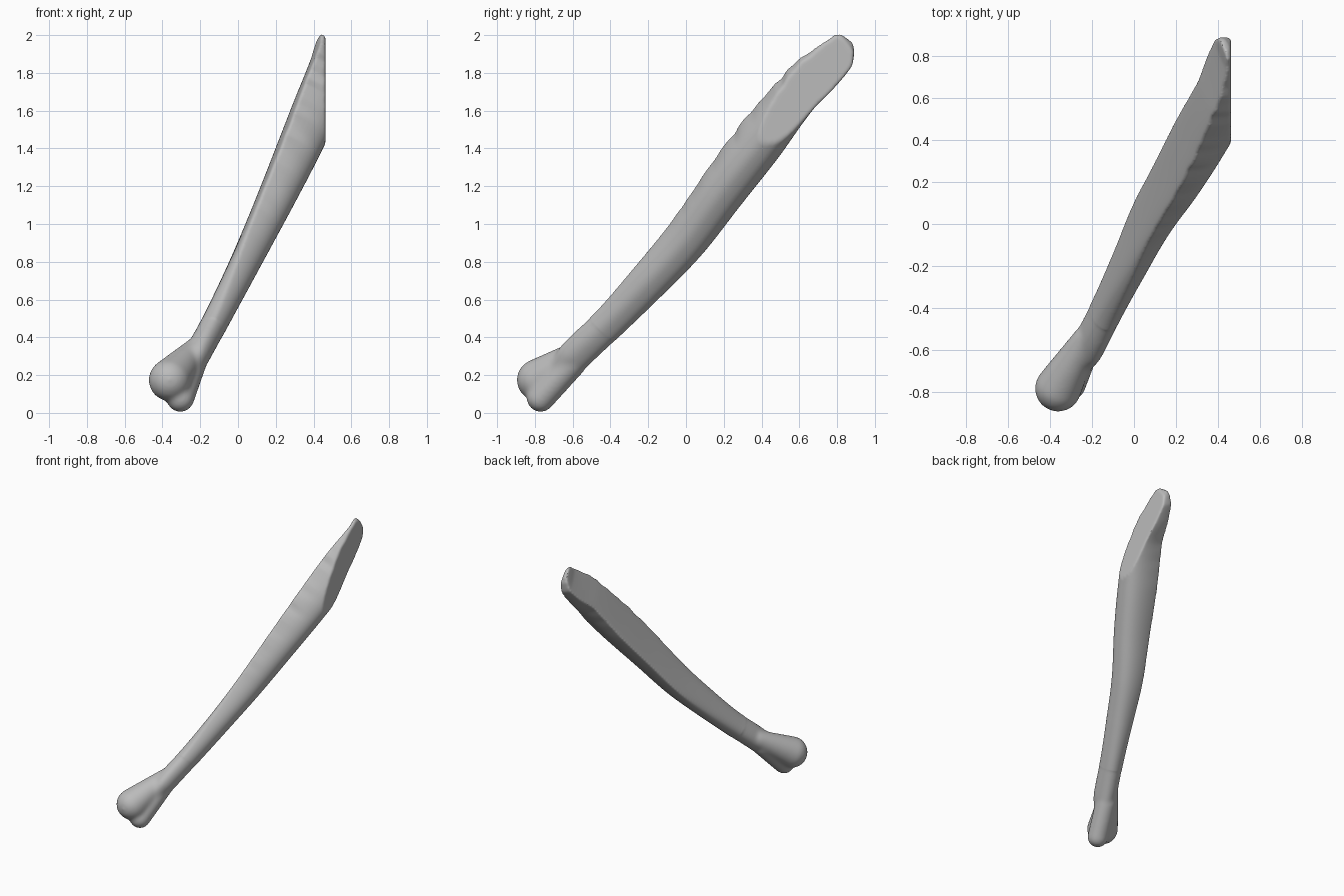
import bpy, bmesh, math, random
from mathutils import Vector, Matrix

random.seed(4)
cube = bpy.data.objects.get("Cube")
if cube:
    bpy.data.objects.remove(cube, do_unlink=True)

# Bone frame: long axis, width direction, and normal of the split face
AXIS = Vector((0.29, 0.635, 0.716)).normalized()
WIDE = Vector((0.204, -0.765, 0.612))
WIDE = (WIDE - AXIS * WIDE.dot(AXIS)).normalized()
NORM = WIDE.cross(AXIS)
SEGS, STEPS, FACET_X = 48, 14, 0.463

# Stations: along axis, width centre, half width, outer depth, split depth, crown
STATIONS = [
    (-0.36, 0.60, 0.06, 0.25, 0.34, 0.05),
    (-0.228, 0.598, 0.088, 0.224, 0.36, 0.07),
    (0.058, 0.579, 0.09, 0.20, 0.34, 0.06),
    (0.35, 0.57, 0.103, 0.175, 0.325, 0.04),
    (0.67, 0.569, 0.117, 0.147, 0.315, 0.018),
    (1.026, 0.604, 0.13, 0.113, 0.31, 0.012),
    (1.365, 0.628, 0.133, 0.086, 0.312, 0.012),
    (1.697, 0.648, 0.119, 0.07, 0.315, 0.01),
    (1.85, 0.637, 0.118, 0.10, 0.315, 0.01),
    (2.0, 0.618, 0.098, 0.16, 0.318, 0.01),
    (2.06, 0.628, 0.074, 0.24, 0.325, 0.01),
    (2.085, 0.63, 0.045, 0.30, 0.328, 0.008),
]


def spline(a, b, c, d, t):
    return 0.5 * (2*b + (c-a)*t + (2*a-5*b+4*c-d)*t*t + (3*b-a-3*c+d)*t**3)


def smooth_stations():
    last = len(STATIONS) - 1
    for i in range(last):
        quad = [STATIONS[min(max(i + k, 0), last)] for k in (-1, 0, 1, 2)]
        for j in range(STEPS):
            t = j / STEPS
            row = [spline(*v, t) for v in zip(*quad)]
            row[0] = quad[1][0] + (quad[2][0] - quad[1][0]) * t
            yield row
    yield list(STATIONS[-1])


def chip_noise(spacing):
    values = [random.random() for _ in range(80)]

    def noise(s):
        k = max(s + 1, 0) / spacing
        i = int(k)
        return values[i] + (values[i + 1] - values[i]) * (k - i)
    return noise


def add_taper(bm, start, size_a, end, size_b, count=14):
    """Row of overlapping balls that fuses into a tapered, rounded limb."""
    for i in range(count):
        t = i / (count - 1)
        spot = Vector(start).lerp(Vector(end), t)
        bmesh.ops.create_uvsphere(bm, u_segments=32, v_segments=20,
                                  radius=size_a + (size_b - size_a) * t,
                                  matrix=Matrix.Translation(spot))


bm = bmesh.new()

# Shaft: lofted split section with chipped long edges and a flat facet
upper_chip, lower_chip = chip_noise(0.05), chip_noise(0.06)
rings = []
for s, wc, half, outer, split, crown in smooth_stations():
    ring = []
    for k in range(SEGS):
        ang = 2 * math.pi * k / SEGS
        c, sn = math.cos(ang), math.sin(ang)
        w = half * math.copysign(abs(c)**0.8, c)
        rim = split - crown
        n = rim + (crown if sn > 0 else rim - outer) * sn
        n -= 0.12 * w
        w += 0.022 * min(sn, 0)
        if c > 0:
            w -= upper_chip(s) * 0.016 * c**8 * min(max(s - 0.6, 0) * 2, 1)
        else:
            w += lower_chip(s) * 0.009 * c**8 * min(max(s - 1.4, 0) * 4, 1)
        p = AXIS * s + WIDE * (wc + w) + NORM * n
        p.x = min(p.x, FACET_X)
        ring.append(bm.verts.new(p))
    rings.append(ring)
for a, b in zip(rings, rings[1:]):
    for k in range(SEGS):
        m = (k + 1) % SEGS
        bm.faces.new((a[k], a[m], b[m], b[k]))
bm.faces.new(rings[0][::-1])
bm.faces.new(rings[-1])

# Joint end: large rounded head and smaller lower knuckle, both tapering in
add_taper(bm, (-0.362, -0.785, 0.174), 0.112, (-0.23, -0.55, 0.33), 0.065)
add_taper(bm, (-0.305, -0.77, 0.078), 0.075, (-0.24, -0.60, 0.265), 0.075)
bmesh.ops.recalc_face_normals(bm, faces=bm.faces)

mesh = bpy.data.meshes.new("split_bone")
bm.to_mesh(mesh)
bm.free()
bone = bpy.data.objects.new("split_bone", mesh)
bpy.context.collection.objects.link(bone)

# Fuse the parts into one skin
fuse = bone.modifiers.new("fuse", 'REMESH')
fuse.mode = 'VOXEL'
fuse.voxel_size = 0.008
bpy.context.view_layer.update()
graph = bpy.context.evaluated_depsgraph_get()
skin = bpy.data.meshes.new_from_object(bone.evaluated_get(graph))
bone.modifiers.clear()
bone.data = skin
bpy.data.meshes.remove(mesh)
skin.name = "split_bone"

# Soften the joint strongly and the shaft lightly
bm = bmesh.new()
bm.from_mesh(skin)
joint = [v for v in bm.verts if v.co.dot(AXIS) < 0]
for verts, rounds in ((list(bm.verts), 2), (joint, 22)):
    for _ in range(rounds):
        bmesh.ops.smooth_vert(bm, verts=verts, factor=0.5, use_axis_x=True,
                              use_axis_y=True, use_axis_z=True)
bm.to_mesh(skin)
bm.free()

# Bone colour
mat = bpy.data.materials.new("bone_grey")
mat.use_nodes = True
colour = (0.5, 0.5, 0.5, 1)
mat.diffuse_color = colour
mat.node_tree.nodes["Principled BSDF"].inputs["Base Color"].default_value = colour
skin.materials.clear()
skin.materials.append(mat)

bpy.ops.object.select_all(action='DESELECT')
bone.select_set(True)
bpy.context.view_layer.objects.active = bone
bpy.ops.object.shade_smooth_by_angle(angle=math.radians(40))
